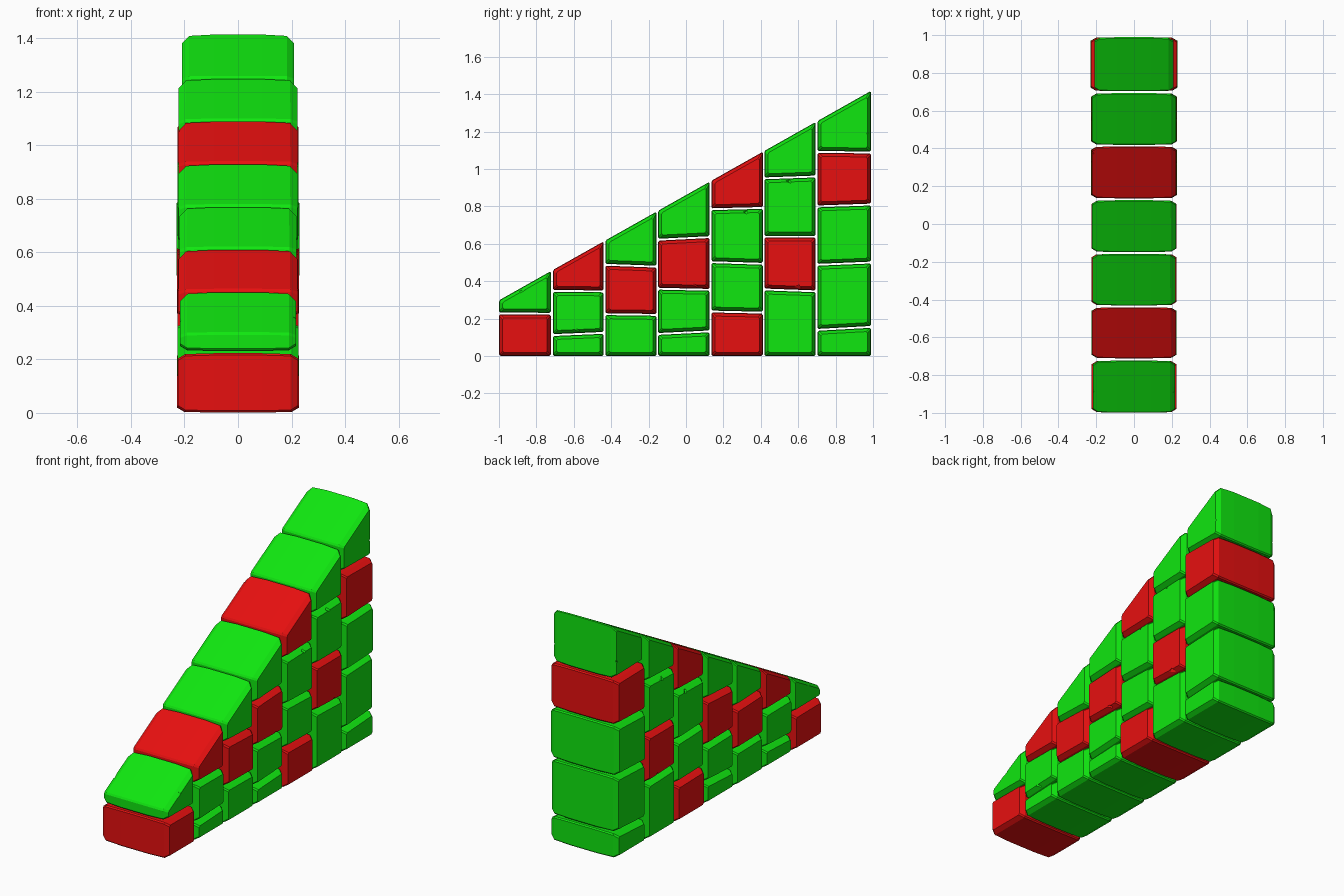
import bpy, bmesh, random
from mathutils import Vector, Matrix

if "Cube" in bpy.data.objects:
    bpy.data.objects.remove(bpy.data.objects["Cube"])

random.seed(4)


def material(name, col):
    m = bpy.data.materials.new(name)
    m.diffuse_color = (*col, 1)
    m.use_nodes = True
    m.node_tree.nodes["Principled BSDF"].inputs["Base Color"].default_value = m.diffuse_color
    return m


MATS = {"G": material("bright green", (0.005, 0.8, 0.005)),
        "R": material("bright red", (0.8, 0.005, 0.005))}

# Columns: front y, back y, colours from the ground up, joints as (front z, back z)
COLUMNS = [
    (-1.00, -0.722, "RG", [(.228, .226)]),
    (-.712, -.440, "GGR", [(.112, .124), (.348, .346)]),
    (-.432, -.157, "GRG", [(.224, .220), (.488, .478)]),
    (-.150, .127, "GGRG", [(.118, .132), (.360, .354), (.622, .636)]),
    (.135, .412, "RGGR", [(.238, .232), (.502, .493), (.785, .792)]),
    (.418, .694, "GRGG", [(.356, .346), (.638, .638), (.950, .960)]),
    (.702, .990, "GGGRG", [(.140, .156), (.488, .500), (.800, .810), (1.092, 1.088)]),
]
GAP = 0.004

# Chips broken out of block edges: (column, row) -> y, z
CHIPS = {(4, 2): (.32, .780), (5, 2): (.55, .945), (6, 4): (.975, 1.20),
         (3, 2): (.05, .365), (5, 1): (.60, .360), (4, 3): (.375, 1.07),
         (1, 1): (-.58, .125), (0, 1): (-.88, .355)}


def slope(y):
    return 0.862 + 0.563 * y


def inset(quad, d):
    """Move every side of an anticlockwise (y, z) polygon inwards by d."""
    out = []
    for i, p in enumerate(quad):
        a, b = (p - quad[i - 1]).normalized(), (quad[(i + 1) % len(quad)] - p).normalized()
        n1, n2 = Vector((-a.y, a.x)), Vector((-b.y, b.x))
        out.append(p + (n1 + n2) * d / (1 + n1.dot(n2)))
    return out


def block(name, quad, hw, mat):
    """Loft a side profile across x with chamfered sides and a slight belly."""
    bm = bmesh.new()
    stations = [(-hw, .020), (-hw + .026, .004), (-.09, .001), (.09, .001),
                (hw - .026, .004), (hw, .020)]
    rings = [[bm.verts.new((x, p.x, p.y)) for p in inset(quad, d)] for x, d in stations]
    for r, s in zip(rings, rings[1:]):
        for i in range(4):
            j = (i + 1) % 4
            bm.faces.new((r[i], r[j], s[j], s[i]))
    bm.faces.new(rings[0])
    bm.faces.new(rings[-1])
    bmesh.ops.recalc_face_normals(bm, faces=bm.faces)
    long_edges = [e for e in bm.edges
                  if abs((e.verts[0].co - e.verts[1].co).normalized().x) > 0.5]
    bmesh.ops.bevel(bm, geom=long_edges, offset=.007, segments=1,
                    affect='EDGES', clamp_overlap=True)
    me = bpy.data.meshes.new(name)
    bm.to_mesh(me)
    bm.free()
    me.materials.append(mat)
    ob = bpy.data.objects.new(name, me)
    bpy.context.collection.objects.link(ob)
    return ob


def chip_cutter(name, y, z, mat):
    """A pair of small irregular wedges, one on each side of the wall."""
    bm = bmesh.new()
    for sx in (-1, 1):
        m = (Matrix.Translation((sx * .226, y, z))
             @ Matrix.Rotation(random.uniform(.4, 1.1), 4, 'X')
             @ Matrix.Rotation(.6, 4, 'Y'))
        bmesh.ops.create_cube(bm, size=.03, matrix=m)
    me = bpy.data.meshes.new(name)
    bm.to_mesh(me)
    bm.free()
    me.materials.append(mat)
    ob = bpy.data.objects.new(name, me)
    ob.hide_render = True
    ob.hide_viewport = False
    ob.display_type = 'WIRE'
    bpy.context.collection.objects.link(ob)
    return ob


# Stack the blocks column by column
for c, (y0, y1, colours, joints) in enumerate(COLUMNS):
    levels = [(-GAP, -GAP)] + joints + [(slope(y0), slope(y1))]
    for r, key in enumerate(colours):
        (a0, a1), (b0, b1) = levels[r], levels[r + 1]
        top = r == len(colours) - 1
        g = 0 if top else GAP
        quad = [Vector(p) for p in ((y0, a0 + GAP), (y1, a1 + GAP), (y1, b1 - g), (y0, b0 - g))]
        hw = random.uniform(.217, .223) if top else random.uniform(.222, .230)
        if top and c == 6:
            hw = .210
        ob = block(f"wall_block_{c}_{r}", quad, hw, MATS[key])
        if (c, r) in CHIPS:
            mod = ob.modifiers.new("chip", 'BOOLEAN')
            mod.operation = 'DIFFERENCE'
            mod.solver = 'EXACT'
            mod.object = chip_cutter(f"chip_cutter_{c}_{r}", *CHIPS[c, r], MATS[key])
